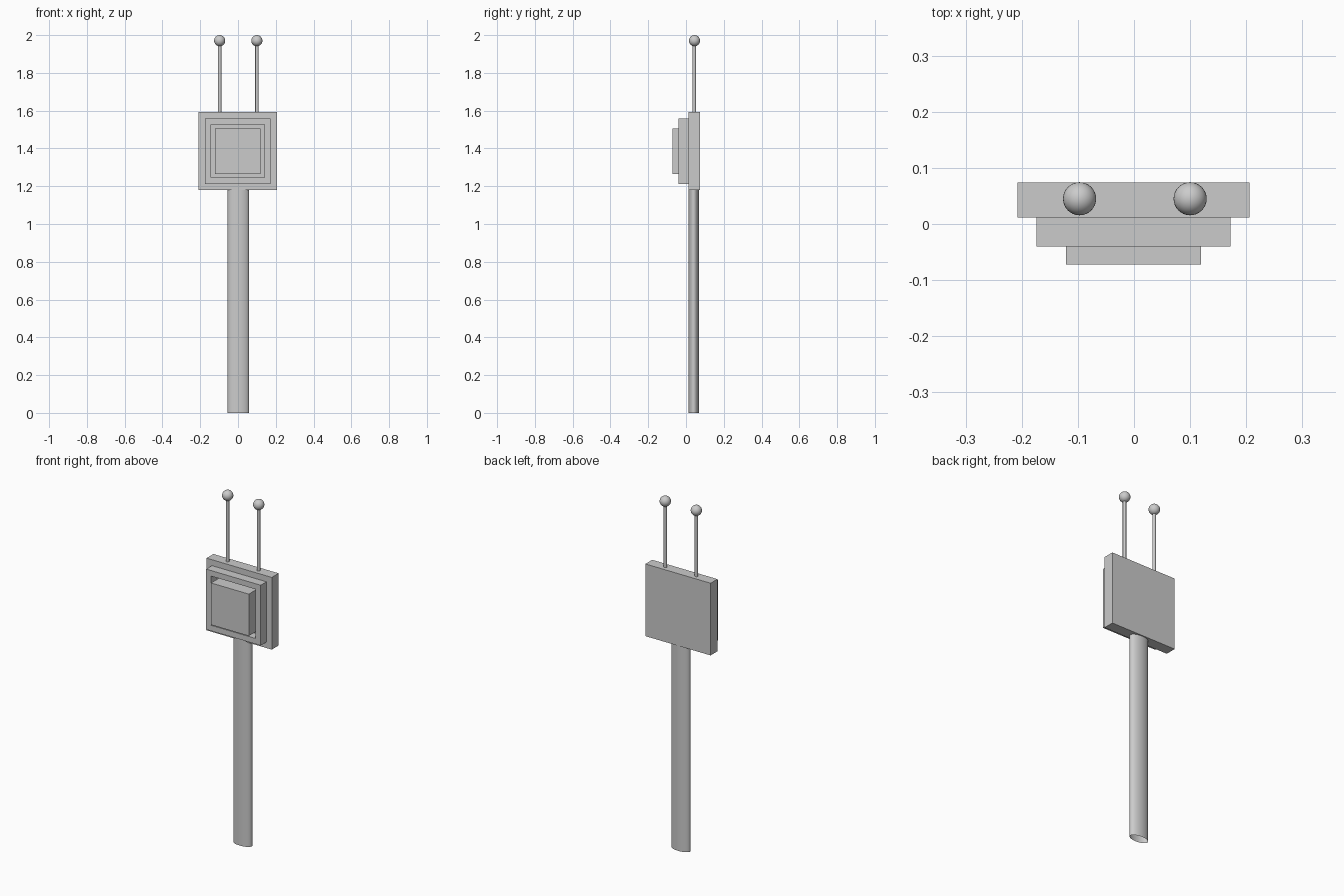
import bpy, bmesh
from math import radians

if "Cube" in bpy.data.objects:
    bpy.data.objects.remove(bpy.data.objects["Cube"])


def finish(name, bm, smooth=False):
    bmesh.ops.recalc_face_normals(bm, faces=bm.faces)
    mesh = bpy.data.meshes.new(name)
    bm.to_mesh(mesh)
    bm.free()
    ob = bpy.data.objects.new(name, mesh)
    bpy.context.collection.objects.link(ob)
    if smooth:
        bpy.ops.object.select_all(action='DESELECT')
        bpy.context.view_layer.objects.active = ob
        ob.select_set(True)
        bpy.ops.object.shade_smooth_by_angle(angle=radians(35))
    return ob


def slab(name, half, y0, y1, hole=None):
    """Square plate facing -y, optionally with a square opening."""
    bm = bmesh.new()

    def ring(h, y):
        return [bm.verts.new((CX + sx * h, y, CZ + sz * h))
                for sx, sz in ((-1, -1), (1, -1), (1, 1), (-1, 1))]

    def bridge(a, b):
        for i in range(4):
            j = (i + 1) % 4
            bm.faces.new((a[i], a[j], b[j], b[i]))

    front, back = ring(half, y0), ring(half, y1)
    bridge(front, back)
    if hole:
        inner_front, inner_back = ring(hole, y0), ring(hole, y1)
        bridge(front, inner_front)
        bridge(inner_front, inner_back)
        bridge(inner_back, back)
    else:
        bm.faces.new(front)
        bm.faces.new(back)
    return finish(name, bm)


def tube(name, x, y, z0, z1, rx, ry, sides, caps):
    """Upright elliptical cylinder."""
    bm = bmesh.new()
    bmesh.ops.create_cone(bm, cap_ends=caps, segments=sides,
                          radius1=1, radius2=1, depth=1)
    for v in bm.verts:
        v.co = (x + v.co.x * rx, y + v.co.y * ry,
                (z0 + z1) / 2 + v.co.z * (z1 - z0))
    return finish(name, bm, True)


CX, CZ = -0.001, 1.386

# Head: back plate, raised frame, and a block standing in the frame's opening
slab("back_plate", 0.207, 0.012, 0.074)
slab("raised_frame", 0.173, -0.040, 0.012, hole=0.141)
slab("centre_block", 0.120, -0.072, 0.012)

# Flattened pole, open at the bottom
tube("pole", 0.002, 0.041, 0.0, 1.18, 0.057, 0.028, 32, False)

# Two antennas with ball tips
for side, x in (("left", -0.097), ("right", 0.100)):
    tube(side + "_antenna_rod", x, 0.044, 1.58, 1.96, 0.009, 0.009, 16, True)
    bm = bmesh.new()
    bmesh.ops.create_uvsphere(bm, u_segments=32, v_segments=16, radius=0.0295)
    ball = finish(side + "_antenna_ball", bm, True)
    ball.location = (x, 0.045, 1.9705)
